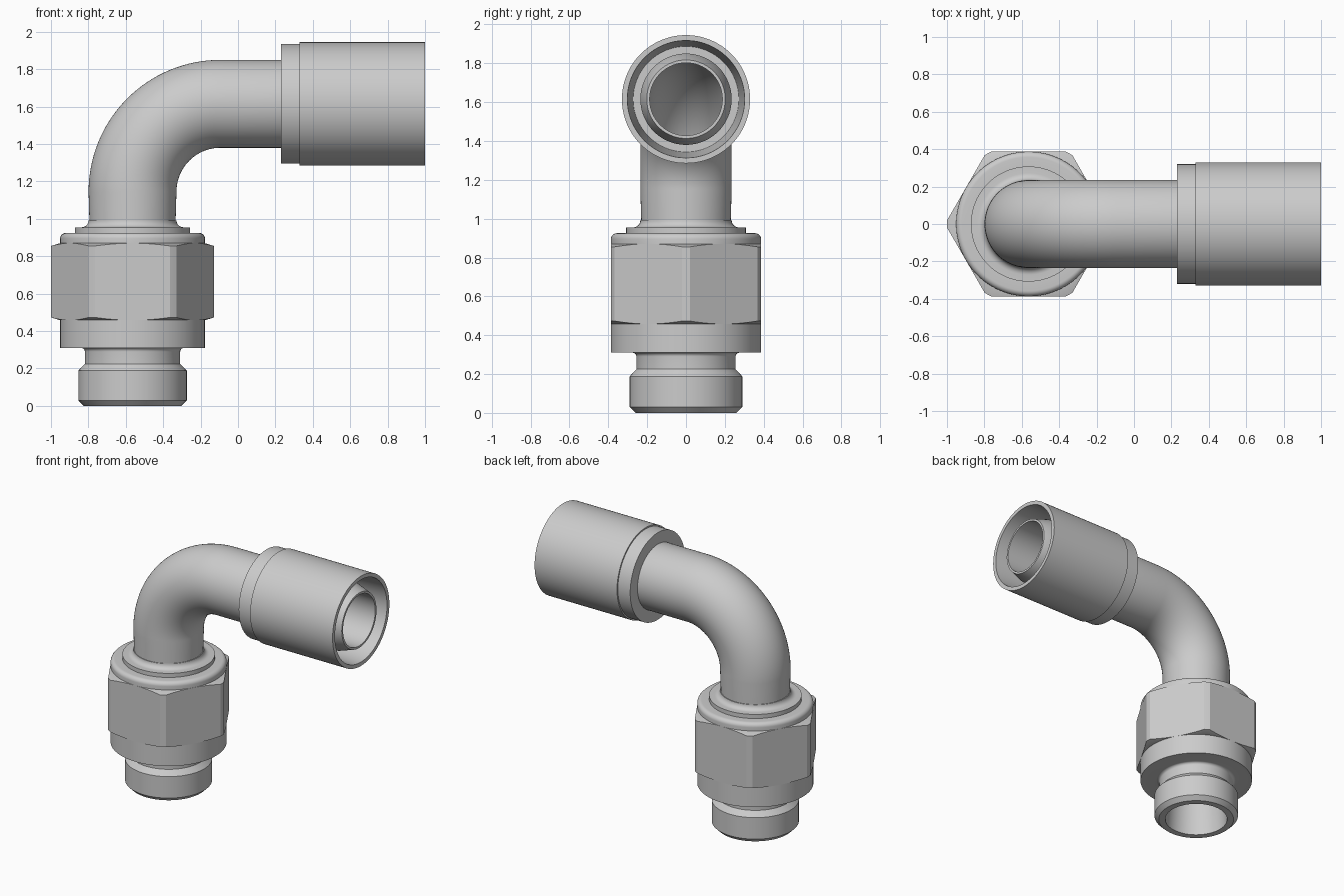
import bpy, bmesh, math
from mathutils import Vector

if "Cube" in bpy.data.objects:
    bpy.data.objects.remove(bpy.data.objects["Cube"])

SEG = 96
AX = -0.564      # x of the vertical axis
AZ = 1.615       # z of the horizontal axis
BEND = 0.47      # bend radius of the pipe


def smooth(obj):
    bpy.ops.object.select_all(action='DESELECT')
    obj.select_set(True)
    bpy.context.view_layer.objects.active = obj
    bpy.ops.object.shade_smooth_by_angle(angle=math.radians(20))


def new_object(name, bm):
    bmesh.ops.recalc_face_normals(bm, faces=bm.faces)
    mesh = bpy.data.meshes.new(name)
    bm.to_mesh(mesh)
    bm.free()
    obj = bpy.data.objects.new(name, mesh)
    bpy.context.collection.objects.link(obj)
    return obj


def sweep(name, rings, closed=True, seg=SEG):
    """Skin rings of (centre, tilt, radius); closed joins last to first, else caps."""
    bm = bmesh.new()
    loops = []
    for c, tilt, r in rings:
        u = Vector((math.cos(tilt), 0, -math.sin(tilt)))
        v = Vector((0, 1, 0))
        loops.append([bm.verts.new(Vector(c) + r * (math.cos(t) * u + math.sin(t) * v))
                      for t in (2 * math.pi * i / seg for i in range(seg))])
    pairs = list(zip(loops, loops[1:]))
    if closed:
        pairs.append((loops[-1], loops[0]))
    else:
        bm.faces.new(loops[0])
        bm.faces.new(loops[-1])
    for a, b in pairs:
        for i in range(seg):
            j = (i + 1) % seg
            bm.faces.new((a[i], a[j], b[j], b[i]))
    return new_object(name, bm)


def upright(profile):
    return [((AX, 0, z), 0, r) for r, z in profile]


def level(profile):
    return [((x, 0, AZ), math.pi / 2, r) for r, x in profile]


def arc(cr, cz, rad, a0, a1, n=7):
    return [(cr + rad * math.cos(math.radians(a0 + (a1 - a0) * i / n)),
             cz + rad * math.sin(math.radians(a0 + (a1 - a0) * i / n))) for i in range(n + 1)]


# threaded stud, lower flange and top collar, bored through
body = [(0.215, 0), (0.26, 0), (0.29, 0.03), (0.29, 0.188), (0.255, 0.225)]
body += arc(0.275, 0.29, 0.02, 180, 90)
body += [(0.387, 0.31), (0.387, 0.46), (0.37, 0.47), (0.37, 0.86), (0.387, 0.868)]
body += arc(0.357, 0.895, 0.03, 0, 90)
body += [(0.308, 0.925), (0.308, 0.955)]
body += [(0.272, 0.955)] + arc(0.272, 0.992, 0.037, 270, 180)[1:]
body += [(0.215, 0.992), (0.215, 0.33), (0.187, 0.30), (0.205, 0.15)]
smooth(sweep("threaded_body", upright(body)))

# hexagon nut: prism intersected with a chamfered turned blank
nut = sweep("hex_nut", upright([(0.387 / math.cos(math.pi / 6), 0.44),
                                (0.387 / math.cos(math.pi / 6), 0.89)]), False, 6)
blank = sweep("nut_blank", upright([(0.384, 0.457), (0.436, 0.473),
                                    (0.436, 0.855), (0.384, 0.871)]), False)
cut = nut.modifiers.new("chamfer", 'BOOLEAN')
cut.operation = 'INTERSECT'
cut.solver = 'EXACT'
cut.object = blank
bpy.context.view_layer.objects.active = nut
bpy.ops.object.modifier_apply(modifier=cut.name)
bpy.data.objects.remove(blank)
smooth(nut)

# bent pipe with wall thickness, ending in the hose nipple
path = [((AX, 0, 0.3), 0)]
for i in range(33):
    a = math.pi / 2 * i / 32
    path.append(((AX + BEND * (1 - math.cos(a)), 0, AZ - BEND + BEND * math.sin(a)), a))
outer = [(c, a, 0.21 if i == 0 else 0.235) for i, (c, a) in enumerate(path)]
inner = [(c, a, 0.187) for c, a in reversed(path)]
tip = level([(0.235, 0.88), (0.202, 0.985), (0.187, 0.985)])
smooth(sweep("bent_pipe", outer + tip + inner))

# crimp sleeve around the nipple
sleeve = [(0.22, 0.23), (0.32, 0.23), (0.32, 0.33), (0.33, 0.33), (0.33, 1.0),
          (0.302, 1.0), (0.272, 0.45), (0.22, 0.45)]
smooth(sweep("crimp_sleeve", level(sleeve)))
